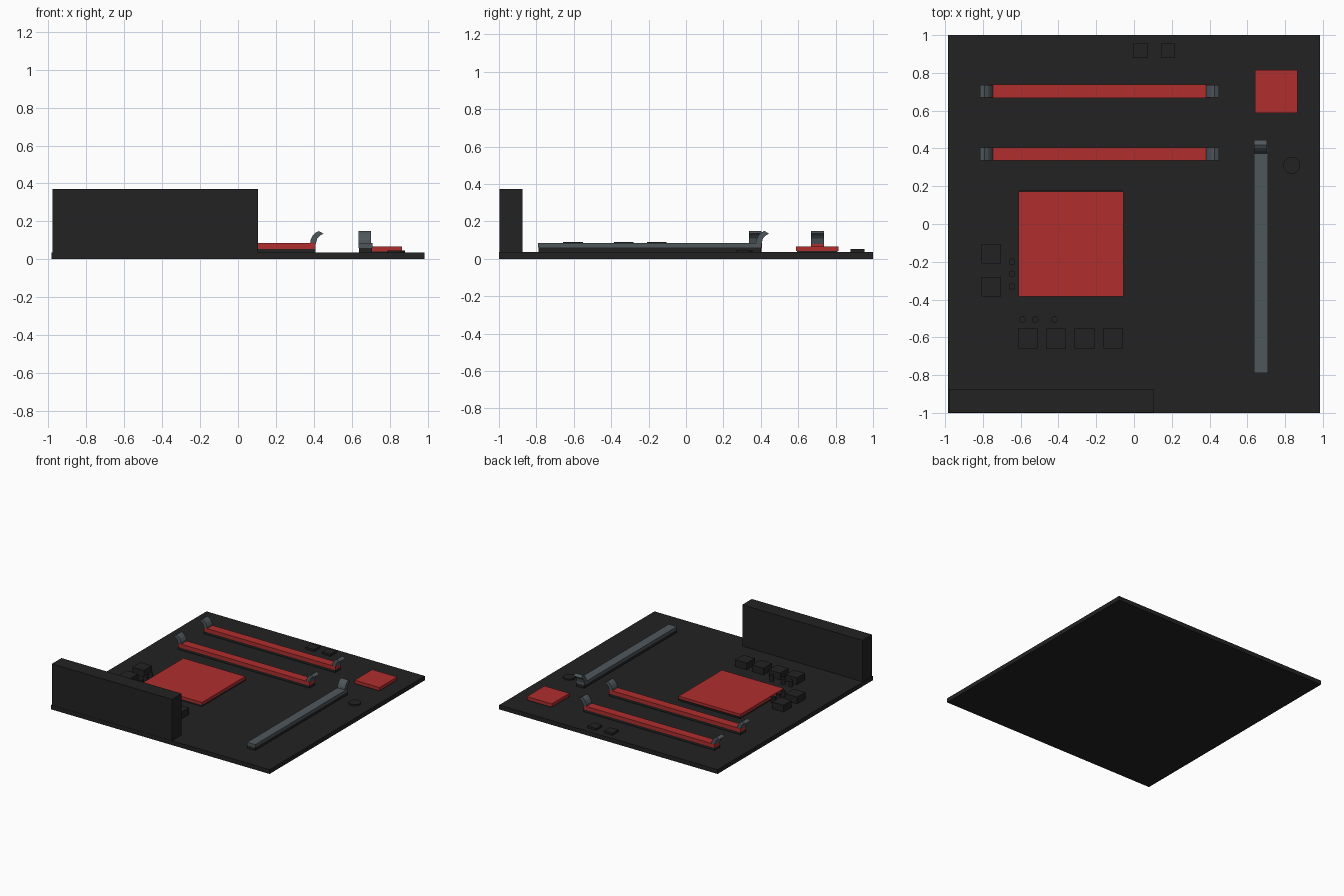
import bpy, bmesh, math

if "Cube" in bpy.data.objects:
    bpy.data.objects.remove(bpy.data.objects["Cube"])

def mat(name, c):
    m = bpy.data.materials.new(name)
    m.diffuse_color = (*c, 1)
    m.use_nodes = True
    m.node_tree.nodes["Principled BSDF"].inputs["Base Color"].default_value = m.diffuse_color
    return m

BLACK = mat("board black", (0.016, 0.016, 0.016))
RED = mat("red plastic", (0.44, 0.027, 0.027))
GREY = mat("slate grey", (0.078, 0.095, 0.105))
TOP = 0.035  # board surface

def finish(name, bm, m):
    bmesh.ops.recalc_face_normals(bm, faces=bm.faces)
    me = bpy.data.meshes.new(name)
    bm.to_mesh(me)
    bm.free()
    me.materials.append(m)
    ob = bpy.data.objects.new(name, me)
    bpy.context.collection.objects.link(ob)
    return ob

def box(name, x0, x1, y0, y1, z0, z1, m):
    bm = bmesh.new()
    bmesh.ops.create_cube(bm, size=1)
    for v in bm.verts:
        v.co = ((x0 + x1) / 2 + v.co.x * (x1 - x0),
                (y0 + y1) / 2 + v.co.y * (y1 - y0),
                (z0 + z1) / 2 + v.co.z * (z1 - z0))
    return finish(name, bm, m)

def disc(name, x, y, r, z1, m, n=24):
    bm = bmesh.new()
    bmesh.ops.create_cone(bm, cap_ends=True, segments=n, radius1=r, radius2=r, depth=z1 - TOP)
    bmesh.ops.translate(bm, verts=bm.verts, vec=(x, y, (z1 + TOP) / 2))
    return finish(name, bm, m)

# Latch side profile: (outward offset from slot end, height)
LATCH = [(-0.03, 0.08), (-0.027, 0.102), (-0.016, 0.124), (-0.001, 0.14), (0.016, 0.149),
         (0.041, 0.135), (0.022, 0.124), (0.008, 0.108), (0.0, 0.08)]

def latch(name, place, half):
    """Extrude the latch profile; place maps (outward, across, z) to a world point."""
    bm = bmesh.new()
    a, b = ([bm.verts.new(place(u, s * half, z)) for u, z in LATCH] for s in (-1, 1))
    bm.faces.new(a)
    bm.faces.new(b[::-1])
    n = len(LATCH)
    for i in range(n):
        j = (i + 1) % n
        bm.faces.new((a[i], b[i], b[j], a[j]))
    return finish(name, bm, GREY)

# Board and rear port block
box("board", -0.985, 0.985, -1, 1, 0, TOP, BLACK)
box("port_block", -0.98, 0.105, -0.998, -0.875, TOP, 0.372, BLACK)

# Processor and chipset: red plates on black bases
box("processor_base", -0.61, -0.057, -0.383, 0.177, TOP, 0.048, BLACK)
box("processor_plate", -0.612, -0.055, -0.385, 0.172, 0.048, 0.07, RED)
box("chipset_base", 0.645, 0.86, 0.594, 0.81, TOP, 0.042, BLACK)
box("chipset_plate", 0.64, 0.865, 0.588, 0.815, 0.042, 0.066, RED)

# Memory slots with a latch at each end
for k, y in enumerate((0.37, 0.703)):
    box(f"memory_slot_base_{k}", -0.775, 0.41, y - 0.034, y + 0.034, TOP, 0.055, BLACK)
    box(f"memory_slot_{k}", -0.775, 0.41, y - 0.035, y + 0.035, 0.055, 0.085, RED)
    latch(f"memory_latch_right_{k}", lambda u, w, z: (0.41 + u, y + w, z), 0.034)
    latch(f"memory_latch_left_{k}", lambda u, w, z: (-0.775 - u, y + w, z), 0.034)

# Expansion slot with one latch
box("expansion_slot_base", 0.638, 0.706, -0.788, 0.402, TOP, 0.06, BLACK)
box("expansion_slot", 0.635, 0.709, -0.79, 0.403, 0.06, 0.085, GREY)
latch("expansion_latch", lambda u, w, z: (0.669 + w, 0.403 + u, z), 0.034)

# Power chokes
for k, x in enumerate((-0.562, -0.413, -0.262, -0.109)):
    box(f"choke_front_{k}", x - 0.052, x + 0.052, -0.658, -0.552, TOP, 0.09, BLACK)
for k, y in enumerate((-0.332, -0.157)):
    box(f"choke_side_{k}", -0.807, -0.703, y - 0.052, y + 0.052, TOP, 0.09, BLACK)

# Capacitors
for k, y in enumerate((-0.2, -0.264, -0.331)):
    disc(f"capacitor_side_{k}", -0.646, y, 0.017, 0.08, BLACK, 16)
for k, x in enumerate((-0.591, -0.522, -0.421)):
    disc(f"capacitor_front_{k}", x, -0.506, 0.017, 0.08, BLACK, 16)

# Headers and coin battery
for k, x in enumerate((0.033, 0.18)):
    box(f"header_{k}", x - 0.038, x + 0.038, 0.879, 0.955, TOP, 0.052, BLACK)
disc("coin_battery", 0.835, 0.311, 0.045, 0.045, BLACK, 32)
